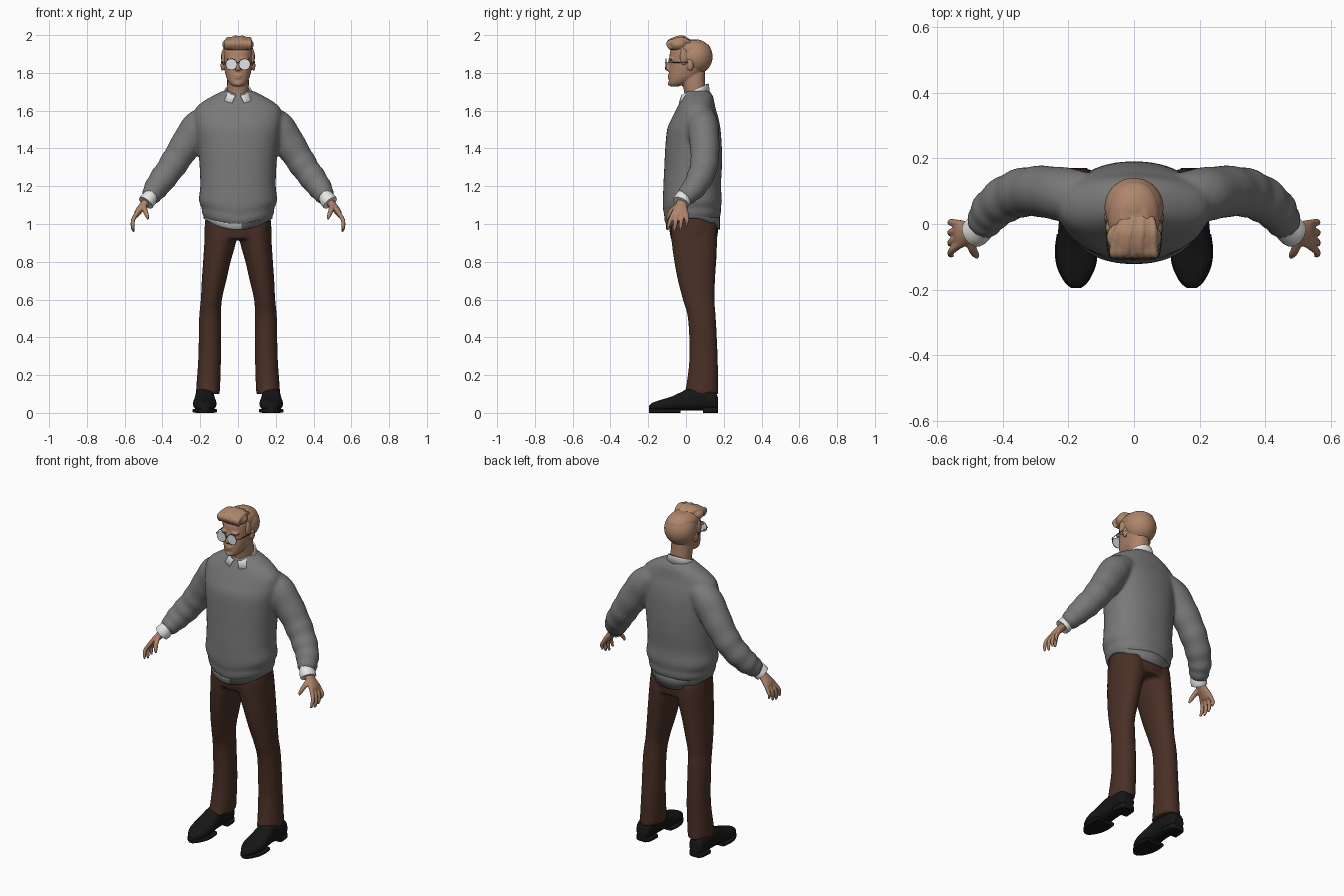
import bpy, bmesh, math
from mathutils import Vector, Matrix

cube = bpy.data.objects.get("Cube")
if cube:
    bpy.data.objects.remove(cube, do_unlink=True)


def material(name, rgb, rough=0.8):
    m = bpy.data.materials.new(name)
    m.use_nodes = True
    m.diffuse_color = (*rgb, 1)
    bsdf = m.node_tree.nodes["Principled BSDF"]
    bsdf.inputs["Base Color"].default_value = (*rgb, 1)
    bsdf.inputs["Roughness"].default_value = rough
    return m


SKIN = material("skin", (0.42, 0.23, 0.145))
HAIR = material("light brown hair", (0.42, 0.24, 0.145))
WOOL = material("grey wool", (0.19, 0.19, 0.19))
BROWN = material("brown cloth", (0.066, 0.029, 0.019))
BLACK = material("black leather", (0.008, 0.008, 0.008))
WHITE = material("white cotton", (0.8, 0.8, 0.78))
LENS = material("pale glass", (0.75, 0.77, 0.8), 0.3)
FRAME = material("dark frame", (0.04, 0.04, 0.04))
X, Y, Z = Vector((1, 0, 0)), Vector((0, 1, 0)), Vector((0, 0, 1))


def spline(pts, steps):
    """Catmull-Rom interpolation of tuples."""
    out = []
    for i in range(len(pts) - 1):
        a, b = pts[max(i - 1, 0)], pts[i]
        c, d = pts[i + 1], pts[min(i + 2, len(pts) - 1)]
        for k in range(steps):
            t = k / steps
            out.append([q + 0.5 * t * (r - p + t * (2 * p - 5 * q + 4 * r - s + t * (3 * (q - r) + s - p)))
                        for p, q, r, s in zip(a, b, c, d)])
    return out + [list(pts[-1])]


def tube(bm, pts, ref=Y, axis=None, power=2.0, steps=5, n=28, fold=0.0):
    """Loft through (x, y, z, side radius, radius along ref)."""
    path = spline(pts, steps)
    rings = []
    for i, (x, y, z, rv, ru) in enumerate(path):
        ahead, behind = path[min(i + 1, len(path) - 1)], path[max(i - 1, 0)]
        t = axis or (Vector(ahead[:3]) - Vector(behind[:3])).normalized()
        u = (ref - t * ref.dot(t)).normalized()
        v = t.cross(u)
        grow = 1 + fold * math.sin(i * 1.5) * min(1, i / len(path) * 1.5)
        ring = []
        for k in range(n):
            c, s = math.cos(math.tau * k / n), math.sin(math.tau * k / n)
            c = math.copysign(abs(c) ** (2 / power), c)
            s = math.copysign(abs(s) ** (2 / power), s)
            ring.append(bm.verts.new(Vector((x, y, z)) + grow * (v * c * max(rv, .002) + u * s * max(ru, .002))))
        rings.append(ring)
    for a, b in zip(rings, rings[1:]):
        for k in range(n):
            bm.faces.new((a[k], a[(k + 1) % n], b[(k + 1) % n], b[k]))
    bm.faces.new(rings[0])
    bm.faces.new(rings[-1])


def stack(bm, rows, power=2.2, cx=None, **kw):
    """Upright loft through (z, half width, front y, back y[, centre x])."""
    pts = [((r[4] if len(r) > 4 else 0), (r[2] + r[3]) / 2, r[0], r[1], (r[3] - r[2]) / 2) for r in rows]
    tube(bm, pts, axis=Z, power=power, **kw)


def ball(bm, loc, size):
    bmesh.ops.create_icosphere(bm, subdivisions=4, radius=1,
                               matrix=Matrix.Translation(loc) @ Matrix.Diagonal((*size, 1)))


def finish(name, bm, mats, voxel=0, smooth=3, thick=0, angle=45):
    bmesh.ops.recalc_face_normals(bm, faces=bm.faces)
    me = bpy.data.meshes.new(name)
    bm.to_mesh(me)
    bm.free()
    for m in (mats if isinstance(mats, list) else [mats]):
        me.materials.append(m)
    me.shade_smooth()
    me.set_sharp_from_angle(angle=math.radians(angle))
    ob = bpy.data.objects.new(name, me)
    bpy.context.scene.collection.objects.link(ob)
    if thick:
        ob.modifiers.new("thickness", 'SOLIDIFY').thickness = thick
    if voxel:
        r = ob.modifiers.new("blend", 'REMESH')
        r.mode, r.voxel_size, r.use_smooth_shade = 'VOXEL', voxel, True
        s = ob.modifiers.new("soften", 'SMOOTH')
        s.factor, s.iterations = 0.5, smooth
    return ob


def flip(pts, s):
    return [(p[0] * s, *p[1:]) for p in pts]


SIDES = ((1, "left"), (-1, "right"))

# Sweater: body and sleeves blended together, hem dipping at the front
bm = bmesh.new()
stack(bm, [(1.03, .176, -.105, .178), (1.06, .19, -.115, .185), (1.085, .192, -.115, .184),
           (1.125, .207, -.122, .19), (1.2, .2, -.12, .185), (1.3, .203, -.115, .19),
           (1.4, .212, -.11, .19), (1.5, .225, -.1, .183), (1.56, .232, -.075, .172),
           (1.61, .225, -.05, .157), (1.645, .19, -.032, .15), (1.675, .14, -.015, .143),
           (1.705, .08, .0, .125)], n=48)
for v in bm.verts:
    if v.co.z < 1.2 and v.co.y < .04:
        v.co.z -= .04 * max(0, 1 - abs(v.co.x) / .2) * min(1, (1.2 - v.co.z) / .08)
for s, side in SIDES:
    tube(bm, flip([(.14, .085, 1.57, .06, .07), (.21, .09, 1.515, .087, .082), (.295, .1, 1.39, .08, .077),
                   (.36, .09, 1.29, .073, .073), (.42, .055, 1.21, .067, .066),
                   (.453, .012, 1.16, .055, .057), (.468, -.012, 1.138, .045, .047)], s), fold=.045)
finish("sweater", bm, WOOL, voxel=.01, smooth=4)

# Shirt tail and under-hem below the sweater
bm = bmesh.new()
N, rows = 64, []
for level in range(2):
    row = []
    for k in range(N):
        a = math.tau * k / N
        z = 1.07 if level == 0 else 1.03 - .06 * math.sin(a) ** 2
        row.append(bm.verts.new((.183 * math.cos(a), .037 + .142 * math.sin(a), z)))
    rows.append(row)
for k in range(N):
    f = bm.faces.new((rows[0][k], rows[0][(k + 1) % N], rows[1][(k + 1) % N], rows[1][k]))
    c = f.calc_center_median()
    f.material_index = 1 if c.x < .01 and c.y < .0 else 0
finish("shirt_tail", bm, [WOOL, WHITE], thick=.006)

# Trousers
bm = bmesh.new()
stack(bm, [(.92, .176, -.08, .165), (.97, .178, -.088, .17), (1.02, .174, -.09, .17), (1.07, .17, -.09, .165)])
for s, side in SIDES:
    stack(bm, [(.1, .063, -.012, .172, .16 * s), (.15, .063, .002, .17, .157 * s), (.3, .06, .018, .168, .15 * s),
               (.5, .058, .01, .158, .148 * s), (.6, .056, -.017, .151, .141 * s), (.7, .065, -.043, .154, .127 * s),
               (.8, .073, -.062, .16, .112 * s), (.92, .085, -.078, .165, .092 * s),
               (1.0, .08, -.08, .16, .09 * s)], power=2.1)
finish("trousers", bm, BROWN, voxel=.01)

# Shoes with separate toe sole and heel
for s, side in SIDES:
    bm = bmesh.new()
    shape = [(.17, .03, .08), (.15, .045, .115), (.09, .05, .13), (.02, .052, .13), (-.03, .056, .108),
             (-.08, .062, .085), (-.13, .056, .07), (-.175, .034, .055), (-.195, .012, .04)]
    tube(bm, [(.176 * s, y, (top + .012) / 2, hx, (top - .012) / 2) for y, hx, top in shape],
         ref=Z, axis=-Y, power=2.5)
    tube(bm, [(.176 * s, y, .011, hx + .003, .011) for y, hx, top in shape[4:]], ref=Z, axis=-Y, power=5)
    tube(bm, [(.176 * s, y, .015, hx + .002, .015) for y, hx, top in shape[:3]], ref=Z, axis=-Y, power=5)
    finish(side + "_shoe", bm, BLACK)

# Shirt cuffs and hands
for s, side in SIDES:
    bm = bmesh.new()
    tube(bm, flip([(.455, -.003, 1.16, .036, .038), (.474, -.018, 1.13, .043, .046),
                   (.488, -.028, 1.112, .043, .045)], s))
    finish(side + "_cuff", bm, WHITE)
    bm = bmesh.new()
    tube(bm, flip([(.47, -.016, 1.135, .024, .028), (.5, -.024, 1.1, .021, .031),
                   (.527, -.03, 1.067, .018, .043), (.54, -.034, 1.043, .012, .042)], s))
    for i, tip in enumerate((.968, .958, .966, .988)):
        tube(bm, flip([(.53, -.062 + .021 * i, 1.065, .012, .012), (.555, -.082 + .029 * i, 1.022, .011, .011),
                       (.558, -.092 + .032 * i, tip + .025, .01, .01),
                       (.553, -.096 + .033 * i, tip, .006, .006)], s), n=12)
    tube(bm, flip([(.498, -.04, 1.1, .014, .014), (.492, -.075, 1.072, .014, .013),
                   (.482, -.093, 1.045, .011, .011), (.476, -.1, 1.025, .006, .006)], s), n=12)
    finish(side + "_hand", bm, SKIN, voxel=.005, smooth=2)

# Head: skull, neck, nose, lips, brows and ears
bm = bmesh.new()
stack(bm, [(1.64, .06, -.005, .11), (1.7, .057, -.01, .105), (1.77, .057, -.025, .1), (1.82, .05, -.02, .1)])
stack(bm, [(1.727, .022, -.08, -.045), (1.742, .042, -.09, .0), (1.77, .059, -.091, .05), (1.8, .068, -.091, .085),
           (1.84, .076, -.087, .115), (1.88, .08, -.088, .13), (1.92, .08, -.082, .132),
           (1.95, .07, -.062, .118), (1.975, .04, -.03, .07)], power=2.25)
tube(bm, [(0, -.084, 1.87, .008, .008), (0, -.094, 1.84, .009, .011), (0, -.101, 1.822, .014, .013),
          (0, -.096, 1.811, .012, .008)], axis=-Z)
ball(bm, (0, -.09, 1.786), (.022, .009, .005))
ball(bm, (0, -.089, 1.775), (.019, .009, .006))
ball(bm, (0, -.083, 1.743), (.02, .014, .013))
for s, side in SIDES:
    ball(bm, (.035 * s, -.08, 1.873), (.027, .014, .008))
    ball(bm, (.083 * s, .022, 1.84), (.009, .017, .031))
finish("head", bm, SKIN, voxel=.005, smooth=3)

# Hair: back mass, sideburns and a swept-up front with locks
bm = bmesh.new()
ball(bm, (0, .05, 1.885), (.09, .091, .093))
ball(bm, (0, -.04, 1.95), (.084, .056, .042))
for s, side in SIDES:
    ball(bm, (.075 * s, -.012, 1.885), (.013, .02, .045))
for i in range(7):
    x = -.06 + .02 * i
    h = 1.99 - 2.5 * x * x - .004 * (i % 2)
    tube(bm, [(x, -.08, 1.925, .008, .008), (x * 1.05, -.092, 1.955, .014, .012), (x, -.065, h - .015, .015, .013),
              (x * .9 + .006, -.02, h - .004, .014, .012), (x * .7 + .012, .02, h - .022, .01, .009)], ref=X, n=12)
finish("hair", bm, HAIR, voxel=.005, smooth=2)

# Shirt collar: open band around the neck with two front points
bm = bmesh.new()
rows = []
M = 40
for level in range(3):
    row = []
    for k in range(M + 1):
        a = -math.pi / 2 + .2 + (math.tau - .4) * k / M
        b = math.sin(a)
        point = max(0, 1 - min(k, M - k) / 6)
        rx, ry, z = ((.06, .064, 1.71 + .032 * b), (.069, .073, 1.713 + .031 * b),
                     (.084, .08, 1.677 + .016 * b - .02 * point))[level]
        x = rx * math.cos(a) * (1 + (.9 * point if level == 2 else 0))
        row.append(bm.verts.new((x, .047 + ry * b - (.006 * point if level == 2 else 0), z)))
    rows.append(row)
for a, b in zip(rows, rows[1:]):
    for k in range(M):
        bm.faces.new((a[k], a[k + 1], b[k + 1], b[k]))
finish("shirt_collar", bm, WHITE, thick=.007)

# Spectacles: lenses, rims, bridge and temples
for s, side in SIDES:
    cx, cy, cz = .035 * s, -.106, 1.845
    bm = bmesh.new()
    tube(bm, [(cx, cy - .002, cz, .029, .029), (cx, cy + .002, cz, .029, .029)], ref=Z, axis=Y, steps=1)
    finish(side + "_lens", bm, LENS)
    bm = bmesh.new()
    tube(bm, [(cx + .029 * math.cos(a), cy, cz + .029 * math.sin(a), .002, .002)
              for a in (math.tau * k / 16 for k in range(17))], steps=2, n=8)
    tube(bm, [(cx + .028 * s, cy, 1.852, .002, .002), (.079 * s, -.085, 1.854, .002, .002),
              (.086 * s, .015, 1.855, .002, .002), (.087 * s, .035, 1.84, .002, .002)], ref=Z, n=8)
    finish(side + "_rim", bm, FRAME)
bm = bmesh.new()
tube(bm, [(-.008, -.106, 1.85, .002, .002), (0, -.108, 1.854, .002, .002), (.008, -.106, 1.85, .002, .002)], n=8)
finish("bridge", bm, FRAME)
